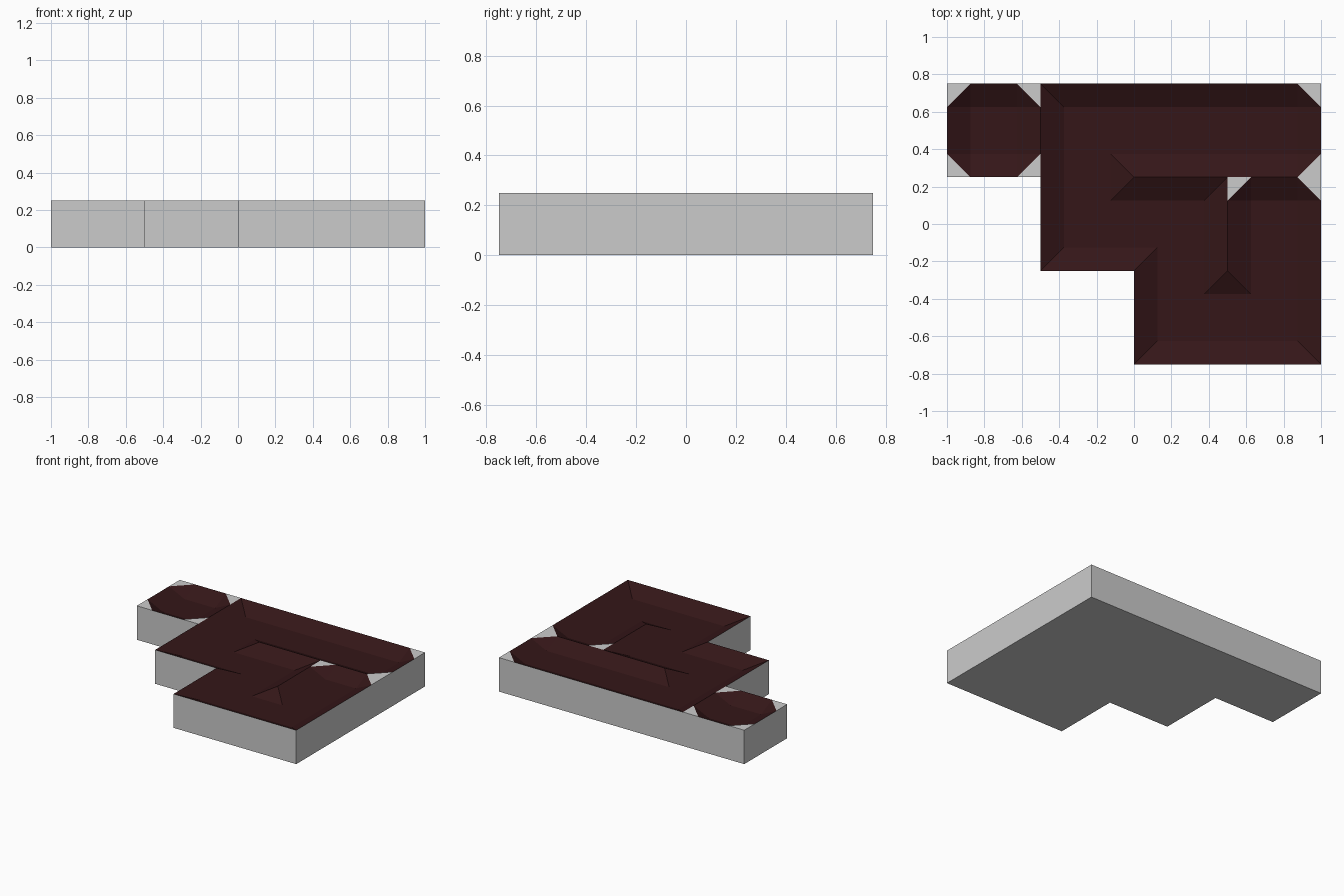
import bpy, bmesh

if "Cube" in bpy.data.objects:
    bpy.data.objects.remove(bpy.data.objects["Cube"])

CELL, INSET = 0.5, 0.125
TOP, FLOOR = 0.25, 0.19

# Stepped grid of cells: (column, row), row 0 at the back
cells = [(c, r) for r, first in enumerate((0, 1, 2)) for c in range(first, 4)]
# Pairs of cells whose shared side is open (the winding channel)
links = [((1, 0), (2, 0)), ((2, 0), (3, 0)), ((1, 0), (1, 1)), ((1, 1), (2, 1)),
         ((2, 1), (2, 2)), ((2, 2), (3, 2)), ((3, 2), (3, 1))]
links = {frozenset(p) for p in links}


def make_object(name, bm, material=None):
    bmesh.ops.remove_doubles(bm, verts=bm.verts[:], dist=1e-5)
    mesh = bpy.data.meshes.new(name)
    bm.to_mesh(mesh)
    bm.free()
    obj = bpy.data.objects.new(name, mesh)
    bpy.context.collection.objects.link(obj)
    if material:
        mesh.materials.append(material)
    return obj


def add_face(bm, points):
    face = bm.faces.new([bm.verts.new(p) for p in points])
    face.normal_update()
    return face


def add_top(bm, points):
    face = add_face(bm, points)
    if face.normal.z < 0:
        face.normal_flip()


# Sunken channel with sloped sides, and flat corner pieces at its dead ends
channel, block = bmesh.new(), bmesh.new()
steps = (0, INSET, CELL - INSET, CELL)
for c, r in cells:
    x0, y0 = -1 + c * CELL, 0.25 - r * CELL
    is_open = {(dx, dy): frozenset([(c, r), (c + dx, r - dy)]) in links
               for dx, dy in ((1, 0), (-1, 0), (0, 1), (0, -1))}
    dead_end = sum(is_open.values()) <= 1

    def point(i, j):
        sx, sy = {0: -1, 3: 1}.get(i, 0), {0: -1, 3: 1}.get(j, 0)
        if sx and sy:
            high = True
        else:
            high = bool(sx or sy) and not is_open[(sx, sy)]
        return (x0 + steps[i], y0 + steps[j], TOP if high else FLOOR)

    for i in range(3):
        for j in range(3):
            if i == 1 or j == 1:
                add_top(channel, [point(i, j), point(i + 1, j),
                                  point(i + 1, j + 1), point(i, j + 1)])
                continue
            # corner patch: mitred, or cut off at a dead end
            ci, cj = (0 if i == 0 else 3), (0 if j == 0 else 3)
            ni, nj = (1 if i == 0 else 2), (1 if j == 0 else 2)
            corner, inner = point(ci, cj), point(ni, nj)
            a, b = point(ni, cj), point(ci, nj)
            walled = not is_open[(1 if ci else -1, 0)] and not is_open[(0, 1 if cj else -1)]
            if dead_end and walled:
                add_top(channel, [a, b, inner])
                add_top(block, [a, b, corner])
            else:
                add_top(channel, [corner, a, inner])
                add_top(channel, [corner, b, inner])

dark_red = bpy.data.materials.new("dark_red")
dark_red.diffuse_color = (0.035, 0.008, 0.009, 1)
dark_red.use_nodes = True
dark_red.node_tree.nodes["Principled BSDF"].inputs["Base Color"].default_value = dark_red.diffuse_color
make_object("channel_surface", channel, dark_red)

# Stepped block: base and side walls
outline = [(-1, 0.75), (-1, 0.25), (-0.5, 0.25), (-0.5, -0.25),
           (0, -0.25), (0, -0.75), (1, -0.75), (1, 0.75)]
add_face(block, [(x, y, 0) for x, y in reversed(outline)])
for (ax, ay), (bx, by) in zip(outline, outline[1:] + outline[:1]):
    add_face(block, [(ax, ay, 0), (bx, by, 0), (bx, by, TOP), (ax, ay, TOP)])
make_object("stepped_block", block)
